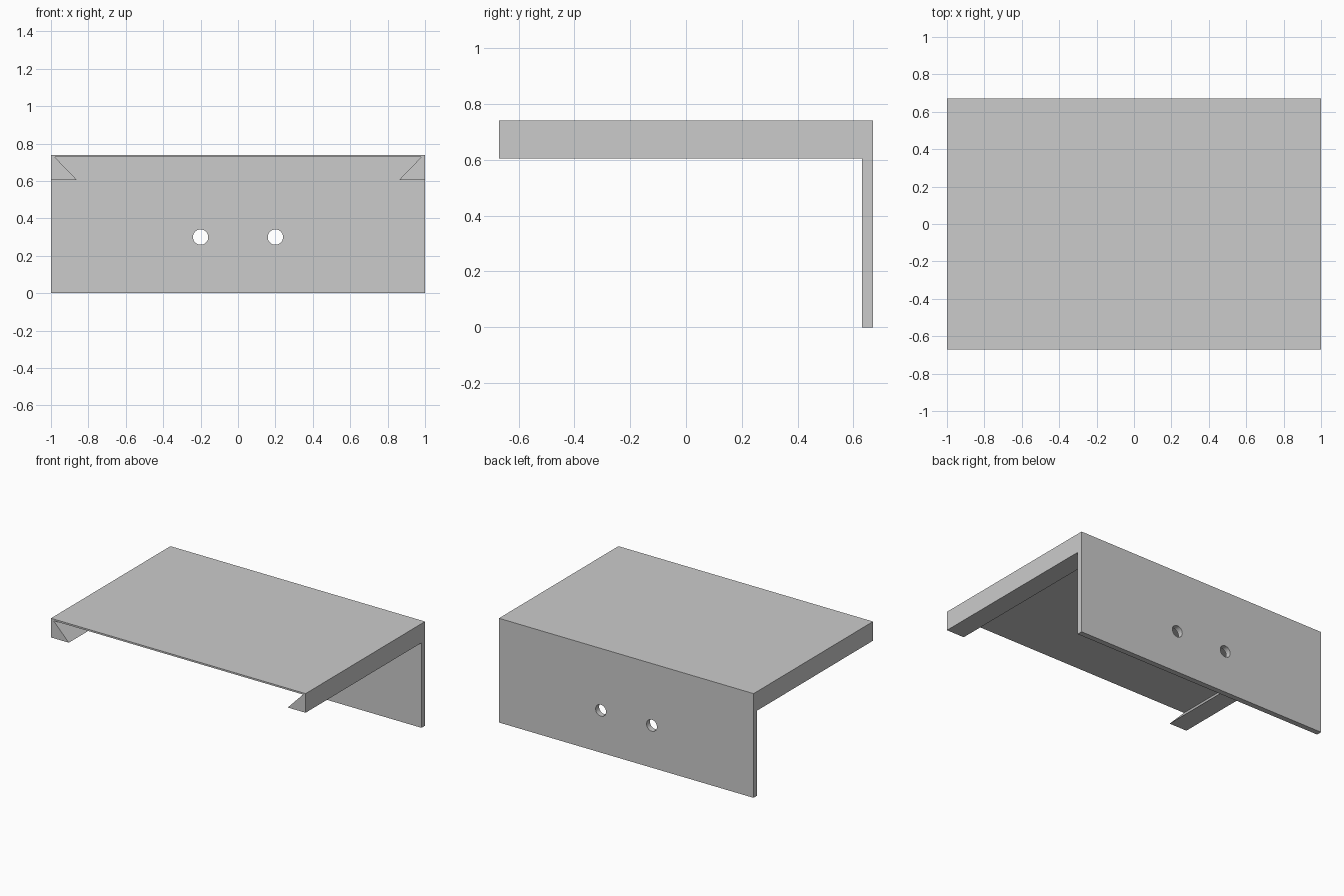
import bpy, bmesh
from mathutils import Vector
from math import pi

if "Cube" in bpy.data.objects:
    bpy.data.objects.remove(bpy.data.objects["Cube"])

TOP, LIP, BACK, INNER = 0.74, 0.604, 0.67, 0.631


def prism(name, points, direction):
    """Extrude a flat polygon along a direction."""
    bm = bmesh.new()
    face = bm.faces.new([bm.verts.new(p) for p in points])
    ext = bmesh.ops.extrude_face_region(bm, geom=[face])
    verts = [g for g in ext["geom"] if isinstance(g, bmesh.types.BMVert)]
    bmesh.ops.translate(bm, verts=verts, vec=Vector(direction))
    bmesh.ops.recalc_face_normals(bm, faces=bm.faces)
    mesh = bpy.data.meshes.new(name)
    bm.to_mesh(mesh)
    bm.free()
    obj = bpy.data.objects.new(name, mesh)
    bpy.context.collection.objects.link(obj)
    return obj


def cut(target, cutter):
    mod = target.modifiers.new(cutter.name, 'BOOLEAN')
    mod.operation = 'DIFFERENCE'
    mod.solver = 'EXACT'
    mod.object = cutter
    bpy.context.view_layer.objects.active = target
    bpy.ops.object.modifier_apply(modifier=mod.name)
    bpy.data.objects.remove(cutter)


# Angle bracket: thick top with an upright mounting plate at the back
profile = [(-BACK, TOP), (BACK, TOP), (BACK, 0), (INNER, 0), (INNER, LIP), (-BACK, LIP)]
bracket = prism("dovetail_bracket", [(-1, y, z) for y, z in profile], (2, 0, 0))

# Dovetail channel hollowing the underside, leaving two slanted side lips
wide, narrow, roof, low = 0.98, 0.86, 0.728, 0.55
end = narrow - (wide - narrow) * (LIP - low) / (roof - LIP)
channel = [(-wide, roof), (wide, roof), (end, low), (-end, low)]
cut(bracket, prism("channel_cutter", [(x, -0.8, z) for x, z in channel], (0, INNER + 0.8, 0)))

# Two screw holes through the mounting plate
for x in (-0.2, 0.2):
    bpy.ops.mesh.primitive_cylinder_add(vertices=32, radius=0.041, depth=0.3,
                                        location=(x, 0.65, 0.3), rotation=(pi / 2, 0, 0))
    cut(bracket, bpy.context.object)

# Smooth hole walls, sharp plate edges
bpy.ops.object.select_all(action='DESELECT')
bracket.select_set(True)
bpy.context.view_layer.objects.active = bracket
bpy.ops.object.shade_smooth_by_angle()
